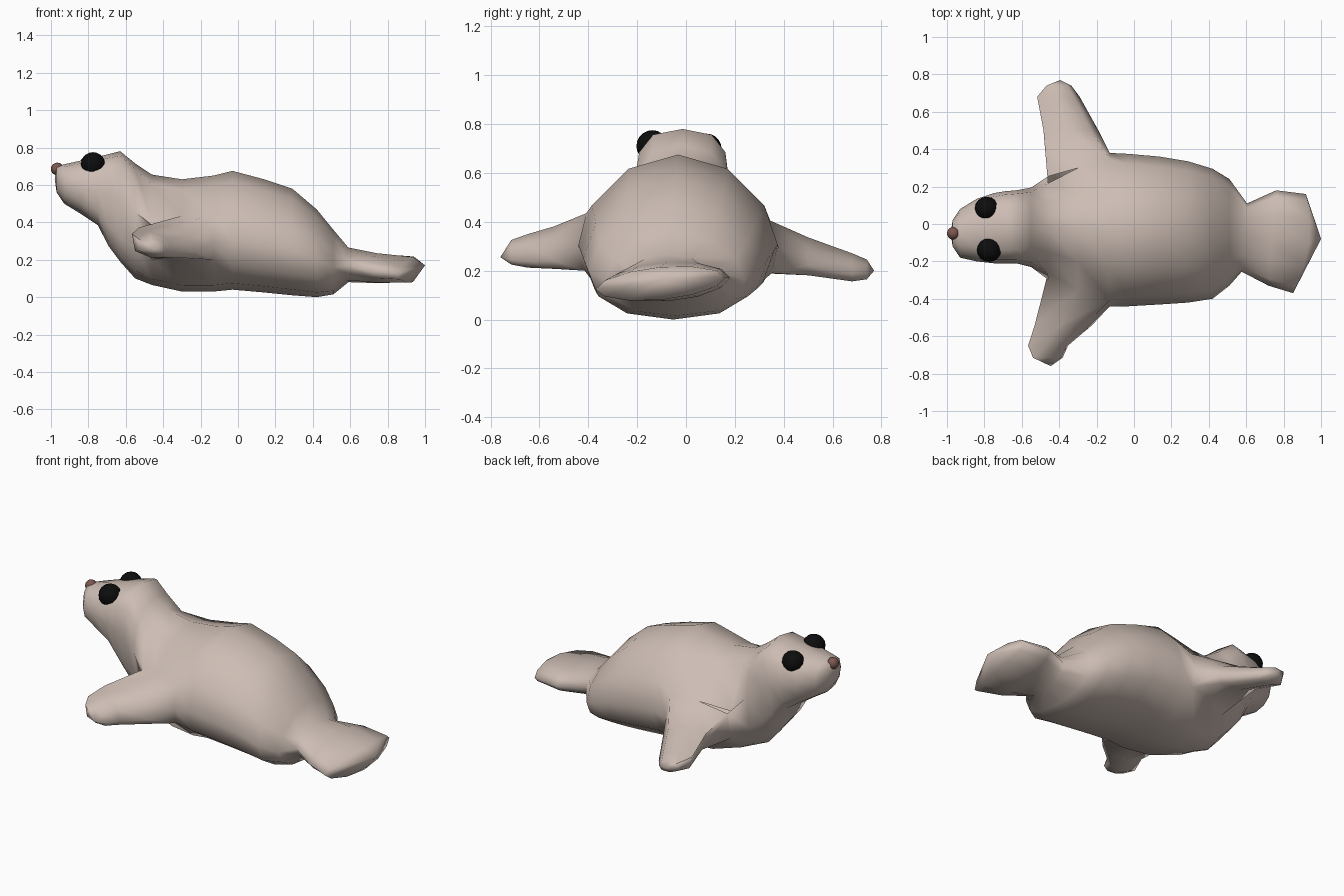
import bpy, bmesh, math
from mathutils import Vector

if "Cube" in bpy.data.objects:
    bpy.data.objects.remove(bpy.data.objects["Cube"])


def material(name, rgb):
    m = bpy.data.materials.new(name)
    m.diffuse_color = (*rgb, 1)
    m.use_nodes = True
    m.node_tree.nodes["Principled BSDF"].inputs["Base Color"].default_value = m.diffuse_color
    return m


FUR = material("pale fur", (0.61, 0.51, 0.455))
BLACK = material("eye black", (0.004, 0.004, 0.004))
BROWN = material("nose brown", (0.20, 0.095, 0.078))
SIDES = 12


def finish(bm, name, mat):
    bmesh.ops.recalc_face_normals(bm, faces=bm.faces[:])
    for f in bm.faces:
        f.smooth = True
    mesh = bpy.data.meshes.new(name)
    bm.to_mesh(mesh)
    bm.free()
    mesh.materials.append(mat)
    ob = bpy.data.objects.new(name, mesh)
    bpy.context.collection.objects.link(ob)
    return ob


def power(t, e):
    return math.copysign(abs(t) ** e, t)


def skin(bm, a, b):
    """Quads between two closed loops of vertices."""
    n = len(a)
    return [bm.faces.new((a[i], a[(i + 1) % n], b[(i + 1) % n], b[i])) for i in range(n)]


def cap(bm, loop, tip):
    t = bm.verts.new(tip)
    for i in range(len(loop)):
        bm.faces.new((t, loop[i], loop[(i + 1) % len(loop)]))


# Body from muzzle to tail fin: x, bottom, top, right y, left y, roundness, end skew, tilt
profile = [
    (-0.97, 0.56, 0.70, -0.12, 0.02, 0.9, 0, 0),
    (-0.93, 0.50, 0.71, -0.18, 0.08, 0.9, 0, 0),
    (-0.84, 0.445, 0.73, -0.20, 0.135, 0.8, 0, 0),
    (-0.75, 0.385, 0.75, -0.21, 0.165, 0.72, 0, 0),
    (-0.69, 0.27, 0.765, -0.21, 0.175, 0.7, 0, 0),
    (-0.63, 0.19, 0.78, -0.21, 0.18, 0.7, 0, 0),
    (-0.55, 0.10, 0.715, -0.23, 0.195, 0.85, 0, 0),
    (-0.46, 0.065, 0.655, -0.28, 0.24, 0.95, 0, 0),
    (-0.30, 0.03, 0.63, -0.38, 0.33, 1, 0, 0),
    (-0.13, 0.03, 0.65, -0.44, 0.38, 1, 0, 0),
    (-0.03, 0.04, 0.675, -0.44, 0.375, 1, 0, 0),
    (0.14, 0.025, 0.63, -0.43, 0.36, 1, 0, 0),
    (0.29, 0.01, 0.58, -0.42, 0.335, 1, 0, 0),
    (0.42, 0.0, 0.47, -0.40, 0.295, 1, 0, 0),
    (0.51, 0.015, 0.36, -0.33, 0.24, 1, 0, 0),
    (0.59, 0.08, 0.265, -0.255, 0.11, 1, 0.08, 0.02),
    (0.74, 0.075, 0.235, -0.33, 0.18, 1.05, 0.08, 0.06),
    (0.885, 0.08, 0.215, -0.37, 0.16, 1.05, 0.13, 0.09),
]
bm = bmesh.new()
loops = []
for x, z0, z1, y0, y1, e, skew, tilt in profile:
    h, cy = (y1 - y0) / 2, (y0 + y1) / 2
    # The trunk is widest below its middle, the neck above
    trunk, neck = -0.5 < x < 0.55, -0.7 < x < -0.5
    mid = z0 + (z1 - z0) * (0.42 if trunk else 0.58 if neck else 0.5)
    bow = 0.05 if x > 0.8 else 0
    loop = []
    for i in range(SIDES):
        a = math.tau * i / SIDES
        below = math.sin(a) < 0
        ce, se = e, e
        if trunk:
            ce, se = (0.88, 0.95) if below else (1.0, 1.2)
        c, s = power(math.cos(a), ce), power(math.sin(a), se)
        z = mid + tilt * h * c + s * ((mid - z0) if below else (z1 - mid))
        loop.append(bm.verts.new((x + skew * h * c + bow * (1 - c * c), cy + h * c, z)))
    loops.append(loop)
bands = [skin(bm, a, b) for a, b in zip(loops, loops[1:])]
cap(bm, loops[0], (-0.98, -0.05, 0.63))
cap(bm, loops[-1], (1.0, -0.08, 0.17))

# Front flippers grow out of an opening in each shoulder
SHOULDER = 7


def flipper(rows, hub_index, low, high, sections, tip):
    """Root spans low to high; sections are x, y, z, half width, half thickness."""
    faces = [bands[k][i] for k in (SHOULDER, SHOULDER + 1) for i in rows]
    hub = loops[SHOULDER + 1][hub_index]
    rim = list({v for f in faces for v in f.verts if v is not hub})
    z_mid = hub.co.z
    for v in rim:
        if v.co.z > z_mid + 0.03:
            v.co.z = high - (0.05 if v.co.x < -0.4 else 0)
        elif v.co.z < z_mid - 0.03:
            v.co.z = low
        # Opening lies close to the widest line of the trunk
        if abs(v.co.z - z_mid) > 0.03:
            v.co.y *= 1.06
    centre = sum((v.co for v in rim), Vector()) / len(rim)
    wide = max(abs(v.co.x - centre.x) for v in rim)
    tall = max(abs(v.co.z - centre.z) for v in rim)

    def angle(v):
        return math.atan2((v.co.z - centre.z) / tall, (v.co.x - centre.x) / wide)

    rim.sort(key=angle)
    angles = [angle(v) for v in rim]
    bmesh.ops.delete(bm, geom=faces, context='FACES')
    last = rim
    for x, y, z, w, t in sections:
        loop = []
        for a in angles:
            c, s = power(math.cos(a), 0.85), power(math.sin(a), 0.85)
            loop.append(bm.verts.new((x + w * c, y, z + t * s - 0.2 * w * c)))
        skin(bm, last, loop)
        last = loop
    cap(bm, last, tip)


flipper((SIDES - 1, 0), 0, 0.19, 0.405,
        [(-0.345, 0.50, 0.26, 0.155, 0.075), (-0.41, 0.68, 0.215, 0.12, 0.055),
         (-0.405, 0.74, 0.205, 0.07, 0.04)], (-0.395, 0.77, 0.20))
flipper((SIDES // 2 - 1, SIDES // 2), SIDES // 2, 0.20, 0.435,
        [(-0.385, -0.54, 0.295, 0.165, 0.085), (-0.465, -0.65, 0.28, 0.115, 0.068),
         (-0.465, -0.715, 0.275, 0.085, 0.05)], (-0.445, -0.76, 0.255))
finish(bm, "body", FUR)


def ball(name, centre, radius, mat):
    bm = bmesh.new()
    bmesh.ops.create_uvsphere(bm, u_segments=16, v_segments=10, radius=radius)
    bmesh.ops.translate(bm, verts=bm.verts[:], vec=centre)
    finish(bm, name, mat)


# Face
ball("left_eye", (-0.788, 0.083, 0.698), 0.063, BLACK)
ball("right_eye", (-0.775, -0.138, 0.71), 0.065, BLACK)
ball("nose", (-0.966, -0.05, 0.685), 0.034, BROWN)
